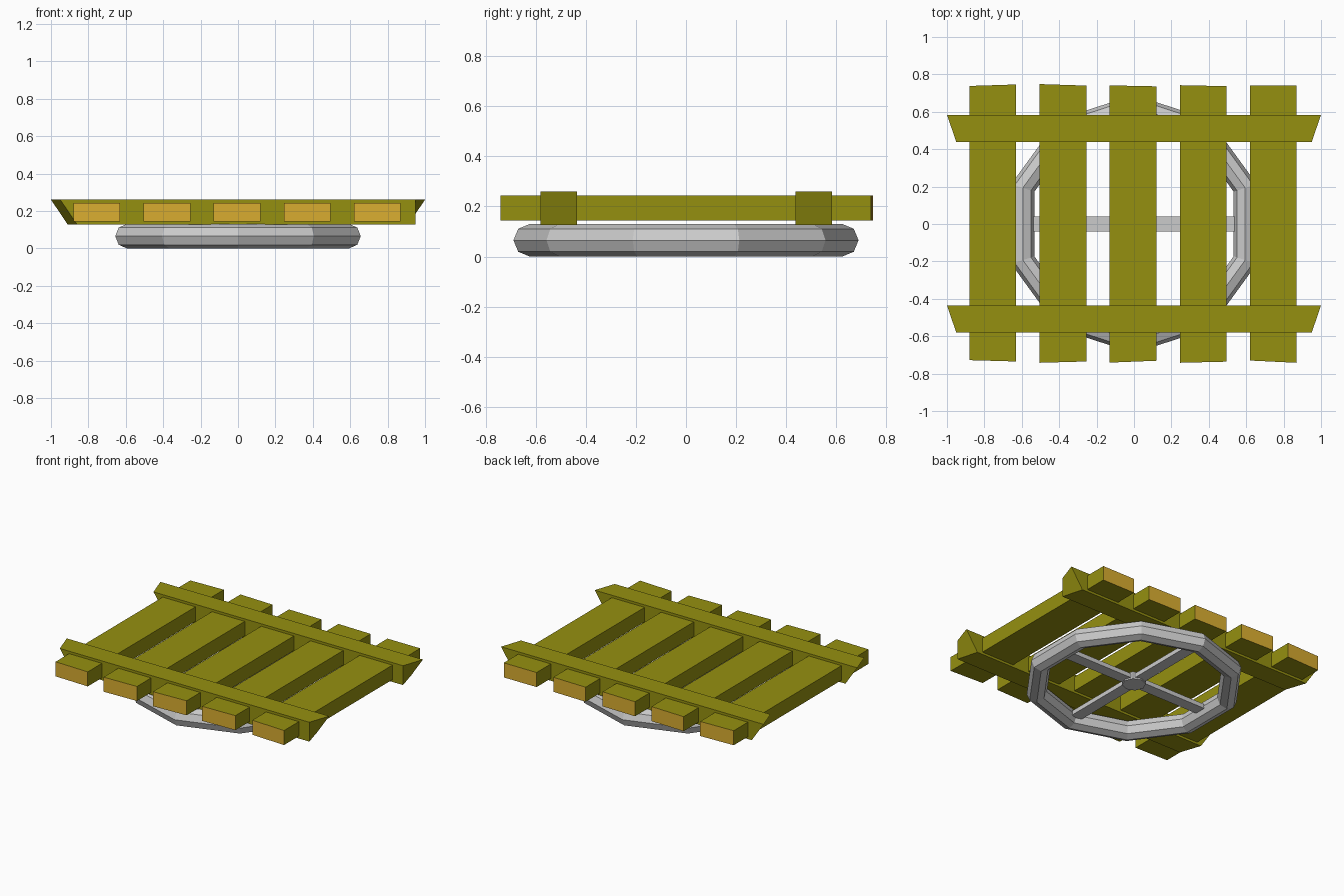
import bpy, bmesh, math

if "Cube" in bpy.data.objects:
    bpy.data.objects.remove(bpy.data.objects["Cube"])


def material(name, rgb):
    m = bpy.data.materials.new(name)
    m.diffuse_color = (*rgb, 1)
    m.use_nodes = True
    m.node_tree.nodes["Principled BSDF"].inputs["Base Color"].default_value = m.diffuse_color
    return m


wood = material("olive_wood", (0.30, 0.28, 0.005))
cut_wood = material("cut_end", (0.70, 0.42, 0.03))


def add_object(name, bm, mats=()):
    bmesh.ops.recalc_face_normals(bm, faces=bm.faces)
    me = bpy.data.meshes.new(name)
    bm.to_mesh(me)
    bm.free()
    for m in mats:
        me.materials.append(m)
    ob = bpy.data.objects.new(name, me)
    bpy.context.collection.objects.link(ob)
    return ob


def box(bm, x0, x1, y0, y1, z0, z1):
    """Box from bounds; returns its verts."""
    verts = bmesh.ops.create_cube(bm, size=1)["verts"]
    for v in verts:
        v.co.x = x1 if v.co.x > 0 else x0
        v.co.y = y1 if v.co.y > 0 else y0
        v.co.z = z1 if v.co.z > 0 else z0
    return verts


# Five planks with slightly crooked sawn ends: y of back left/right, front left/right
plank_ends = [(0.738, 0.746, -0.728, -0.735), (0.748, 0.740, -0.742, -0.735),
              (0.741, 0.736, -0.741, -0.731), (0.742, 0.737, -0.742, -0.736),
              (0.740, 0.740, -0.730, -0.742)]
for i, (bl, br, fl, fr) in enumerate(plank_ends):
    xc = -0.755 + 0.375 * i
    bm = bmesh.new()
    for v in box(bm, xc - 0.125, xc + 0.125, -1, 1, 0.143, 0.243):
        left = v.co.x < xc
        v.co.y = (bl if left else br) if v.co.y > 0 else (fl if left else fr)
    bm.normal_update()
    for f in bm.faces:
        f.material_index = 1 if abs(f.normal.y) > 0.9 else 0
    add_object(f"plank_{i + 1}", bm, (wood, cut_wood))

# Two cross beams with splayed, undercut ends
for name, y in (("front_beam", -0.508), ("back_beam", 0.511)):
    bm = bmesh.new()
    for v in box(bm, -1, 1, y - 0.073, y + 0.073, 0.127, 0.26):
        back, top = v.co.y > y, v.co.z > 0.2
        if v.co.x < 0:
            v.co.x = (-1.0 if back else -0.95) if top else (-0.91 if back else -0.86)
        else:
            v.co.x = (1.0 if back else 0.95) if top else (0.91 if back else 0.95)
    add_object(name, bm, (wood,))

# Ten-sided wheel rim with an octagonal section
bpy.ops.mesh.primitive_torus_add(major_segments=10, minor_segments=8,
                                 major_radius=0.625, minor_radius=0.065,
                                 location=(0, 0, 0.065),
                                 rotation=(0, 0, math.radians(18)))
bpy.context.object.name = "wheel_rim"

# Crossed flat spokes and hub
for name, lx, ly in (("spoke_x", 0.56, 0.04), ("spoke_y", 0.04, 0.57)):
    bm = bmesh.new()
    box(bm, -lx, lx, -ly, ly, 0.05, 0.08)
    add_object(name, bm)
bpy.ops.mesh.primitive_cylinder_add(vertices=8, radius=0.075, depth=0.05,
                                    location=(0, 0, 0.065))
bpy.context.object.name = "hub"
